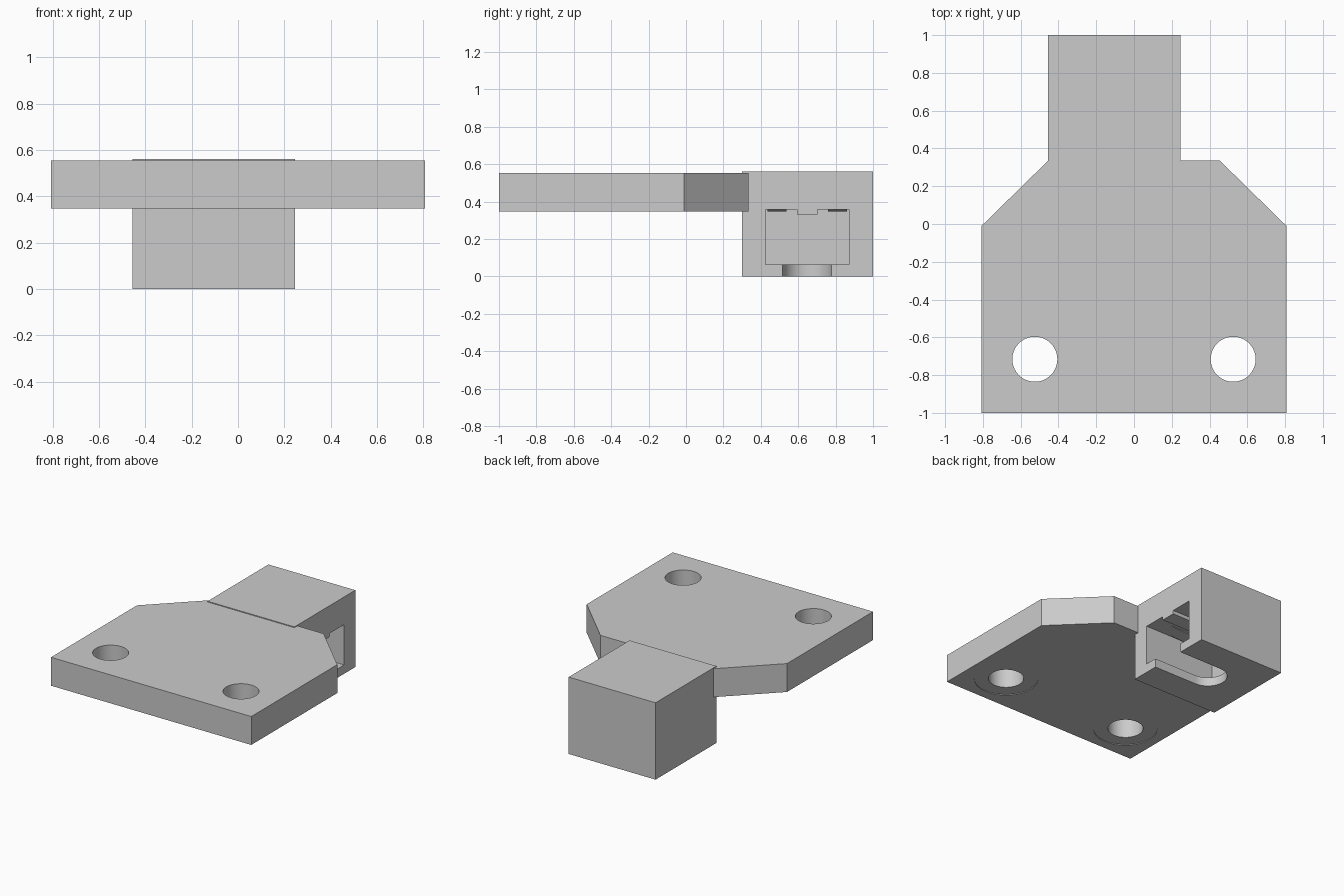
import bpy, bmesh, math
from mathutils import Vector

default = bpy.data.objects.get("Cube")
if default:
    bpy.data.objects.remove(default, do_unlink=True)

grey = bpy.data.materials.new("plain grey")
grey.use_nodes = True
COLOUR = (0.6, 0.6, 0.6, 1)
grey.diffuse_color = COLOUR
grey.node_tree.nodes["Principled BSDF"].inputs["Base Color"].default_value = COLOUR


def prism(name, points, push):
    """Extrude a flat outline of 3D points along a vector."""
    bm = bmesh.new()
    face = bm.faces.new([bm.verts.new(p) for p in points])
    grown = bmesh.ops.extrude_face_region(bm, geom=[face])
    verts = [g for g in grown["geom"] if isinstance(g, bmesh.types.BMVert)]
    bmesh.ops.translate(bm, verts=verts, vec=Vector(push))
    bmesh.ops.recalc_face_normals(bm, faces=bm.faces)
    mesh = bpy.data.meshes.new(name)
    bm.to_mesh(mesh)
    bm.free()
    mesh.materials.append(grey)
    obj = bpy.data.objects.new(name, mesh)
    bpy.context.collection.objects.link(obj)
    return obj


def arc(x, y, z, r, start, end, steps):
    angles = [math.radians(start + (end - start) * i / steps) for i in range(steps + 1)]
    return [(x + r * math.cos(a), y + r * math.sin(a), z) for a in angles]


def cylinder(name, x, y, z, r, height):
    return prism(name, arc(x, y, z, r, 0, 360, 64)[:-1], (0, 0, height))


def carve(target, cutter):
    """Subtract the cutter for good and remove it."""
    cutter.hide_render = True
    mod = target.modifiers.new("cut", 'BOOLEAN')
    mod.operation, mod.solver, mod.object = 'DIFFERENCE', 'EXACT', cutter
    bpy.context.view_layer.objects.active = target
    bpy.ops.object.modifier_apply(modifier=mod.name)
    bpy.data.objects.remove(cutter, do_unlink=True)


# Mounting plate with clipped rear corners
LOW, HIGH = 0.347, 0.554
half = [(0.807, -1), (0.807, -0.01), (0.455, 0.335)]
outline = half + [(-x, y) for x, y in reversed(half)]
plate = prism("mounting_plate", [(x, y, LOW) for x, y in outline], (0, 0, HIGH - LOW))

# Screw holes with shallow recesses underneath
for side in (-1, 1):
    carve(plate, cylinder("hole_cutter", side * 0.525, -0.716, 0.2, 0.119, 0.6))
    carve(plate, cylinder("recess_cutter", side * 0.525, -0.716, 0.2, 0.215, LOW + 0.005 - 0.2))

# Rear block
LEFT, RIGHT, CX, CY = -0.455, 0.245, -0.105, 0.648
block = prism("rear_block", [(LEFT, 0.3, 0), (RIGHT, 0.3, 0), (RIGHT, 1, 0), (LEFT, 1, 0)], (0, 0, 0.56))

# Side pocket, with a rib left hanging along the middle of its roof
END, ROOF = CX - 0.223, 0.358
profile = [(0.223, 0.065), (0.223, ROOF), (0.055, ROOF), (0.055, 0.332)]
section = [(CY + y, z) for y, z in profile] + [(CY - y, z) for y, z in reversed(profile)]
carve(block, prism("pocket_cutter", [(END, y, z) for y, z in section], (0.7, 0, 0)))

# Round-ended slot through the pocket floor
R = 0.131
slot = [(0.4, CY + R, -0.1)] + arc(CX, CY, -0.1, R, 90, 270, 32) + [(0.4, CY - R, -0.1)]
carve(block, prism("slot_cutter", slot, (0, 0, 0.2)))

# Thin sloped grip ridges on the pocket roof
for name, y in (("front_ridge", CY - 0.212), ("rear_ridge", CY + 0.112)):
    ridge = [(RIGHT - 0.06, y, ROOF + 0.002), (CX, y, ROOF - 0.012), (END, y, ROOF + 0.002)]
    prism(name, ridge, (0, 0.1, 0))

# Smooth the round walls, keep the edges crisp
for obj in (plate, block):
    bpy.ops.object.select_all(action='DESELECT')
    obj.select_set(True)
    bpy.context.view_layer.objects.active = obj
    bpy.ops.object.shade_smooth_by_angle(angle=math.radians(30))
